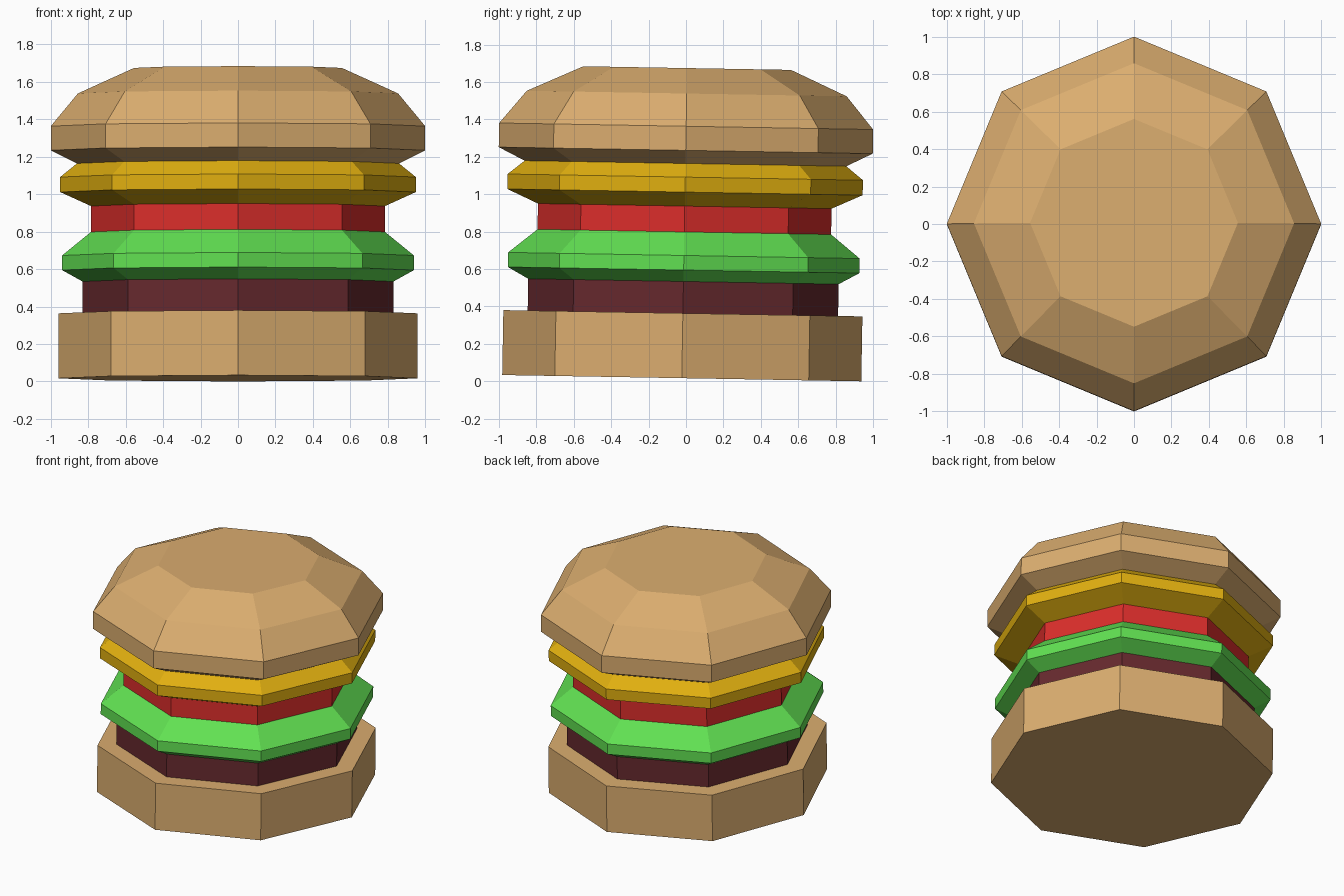
import bpy, bmesh
from math import sin, cos, pi, radians
from mathutils import Matrix

if "Cube" in bpy.data.objects:
    bpy.data.objects.remove(bpy.data.objects["Cube"])

SIDES = 8
# The whole stack leans back by one degree
TILT = Matrix.Translation((0, -0.0227, 0.0168)) @ Matrix.Rotation(radians(-1), 4, 'X')


def material(name, rgb):
    mat = bpy.data.materials.new(name)
    mat.diffuse_color = (*rgb, 1)
    mat.use_nodes = True
    mat.node_tree.nodes["Principled BSDF"].inputs["Base Color"].default_value = mat.diffuse_color
    return mat


def layer(name, profile, mat):
    """Capped eight-sided solid from (radius, height) rings, bottom to top."""
    bm = bmesh.new()
    rings = [[bm.verts.new((r * cos(2 * pi * i / SIDES), r * sin(2 * pi * i / SIDES), z))
              for i in range(SIDES)] for r, z in profile]
    for low, high in zip(rings, rings[1:]):
        for i in range(SIDES):
            j = (i + 1) % SIDES
            bm.faces.new((low[i], low[j], high[j], high[i]))
    bm.faces.new(rings[0][::-1])
    bm.faces.new(rings[-1])
    bm.transform(TILT)
    mesh = bpy.data.meshes.new(name)
    bm.to_mesh(mesh)
    bm.free()
    mesh.materials.append(mat)
    obj = bpy.data.objects.new(name, mesh)
    bpy.context.collection.objects.link(obj)
    return obj


bread = material("bread", (0.71, 0.42, 0.16))
meat = material("meat", (0.133, 0.022, 0.027))
green = material("green", (0.12, 0.75, 0.084))
red = material("red", (0.71, 0.027, 0.024))
yellow = material("yellow", (0.75, 0.43, 0.005))

# Layers from bottom to top
layer("bottom_bun", [(0.96, 0), (0.96, 0.347)], bread)
layer("patty", [(0.83, 0.347), (0.83, 0.517)], meat)
layer("lettuce", [(0.83, 0.517), (0.94, 0.578), (0.94, 0.656), (0.785, 0.782)], green)
layer("tomato", [(0.785, 0.782), (0.785, 0.92)], red)
layer("cheese", [(0.785, 0.92), (0.95, 0.995), (0.95, 1.075), (0.86, 1.148)], yellow)
layer("top_bun", [(0.86, 1.148), (1.0, 1.218), (1.0, 1.347), (0.855, 1.522), (0.555, 1.658)], bread)
